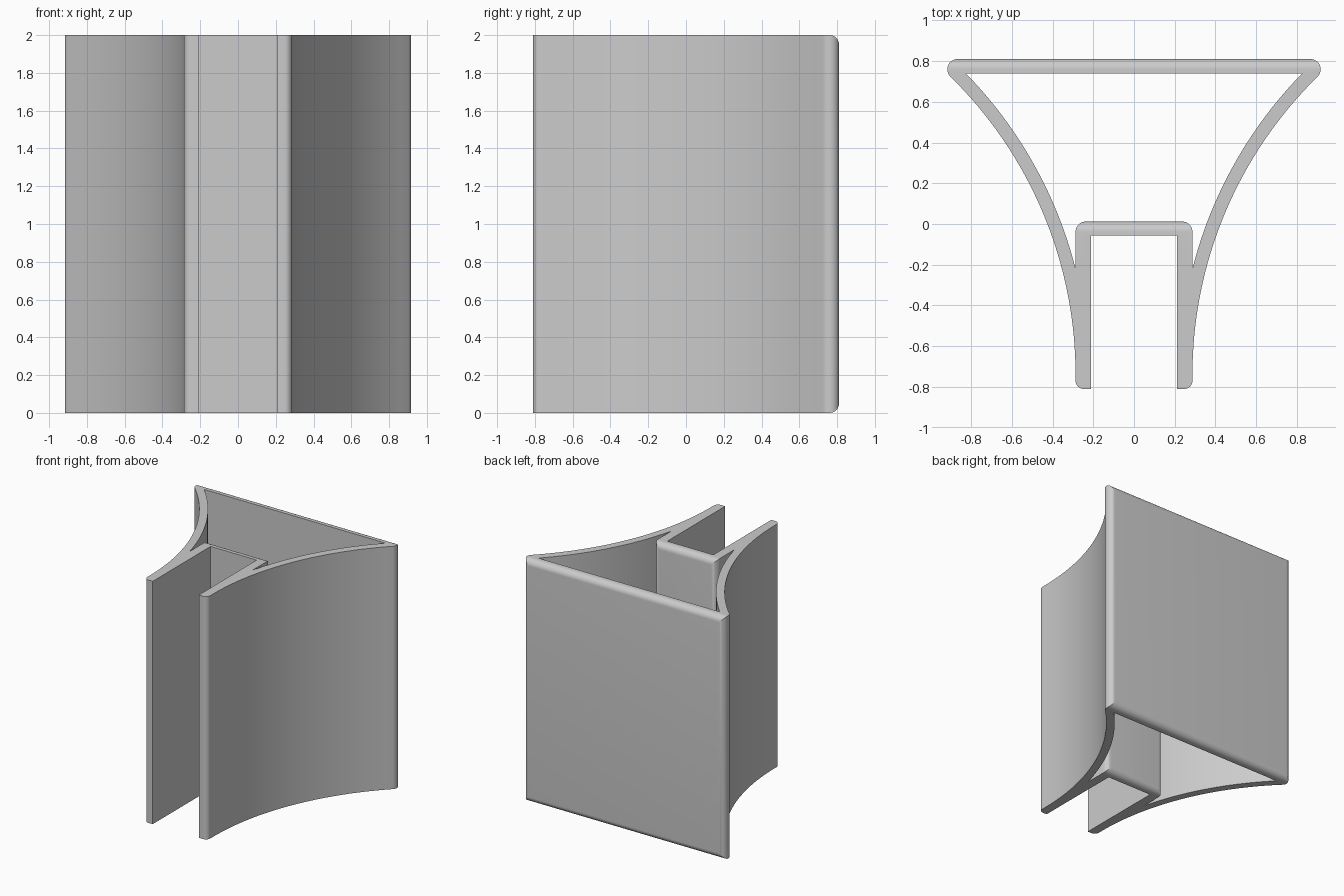
import bpy, bmesh
from math import sin, cos, pi, radians, sqrt
from mathutils import Vector

cube = bpy.data.objects.get("Cube")
if cube:
    bpy.data.objects.remove(cube, do_unlink=True)

HEIGHT = 2.0
FILLET = 0.05
PLATE_BACK, BRIDGE_BACK = 0.81, 0.012


def arc(cx, cy, r, start, end, steps):
    angles = [radians(start + (end - start) * i / steps) for i in range(steps + 1)]
    return [(cx + r * cos(a), cy + r * sin(a)) for a in angles]


def mirrored(half):
    return half + [(-x, y) for x, y in reversed(half)]


# Outer outline: slot wall, rounded foot, curved arm, rounded plate end
outer = mirrored([(0.21, -0.057), (0.21, -0.81)]
                 + arc(0.247, -0.77, 0.04, -90, 0, 8)
                 + arc(2.337, -0.74, 2.05, 180, 134.4, 32)
                 + arc(0.867, 0.76, FILLET, -42, 90, 12))

# Inner void: rounded bridge corner, then the inside of the arm
void = mirrored(arc(0.237, BRIDGE_BACK - FILLET, FILLET, 90, 0, 8)
                + arc(2.337, -0.74, 2.115, 165.76, 135.59, 28))

# Walls and caps of the extruded profile
bm = bmesh.new()
cap_edges = {0.0: [], HEIGHT: []}
for loop in (outer, void):
    rings = {z: [bm.verts.new((x, y, z)) for x, y in loop] for z in cap_edges}
    low, high = rings[0.0], rings[HEIGHT]
    for i in range(len(loop)):
        j = (i + 1) % len(loop)
        bm.faces.new((low[i], low[j], high[j], high[i]))
    for z, ring in rings.items():
        cap_edges[z] += [bm.edges.get((ring[i - 1], ring[i])) for i in range(len(ring))]
for z, edges in cap_edges.items():
    bmesh.ops.triangle_fill(bm, edges=edges, use_beauty=True,
                            normal=Vector((0, 0, 1 if z else -1)))

# Slice along the back edges of the plate and bridge, then round them over
STEPS = 8
for back in (PLATE_BACK, BRIDGE_BACK):
    for i in range(STEPS):
        y = back - FILLET + FILLET * sin(pi / 2 * i / STEPS)
        bmesh.ops.bisect_plane(bm, geom=bm.verts[:] + bm.edges[:] + bm.faces[:],
                               plane_co=(0, y, 0), plane_no=(0, 1, 0), dist=1e-5)
for v in bm.verts:
    on_bridge = abs(v.co.x) < 0.29 and v.co.y < 0.1
    back = BRIDGE_BACK if on_bridge else PLATE_BACK
    d = min(v.co.y - (back - FILLET), FILLET)
    if d > 0:
        drop = FILLET - sqrt(max(FILLET ** 2 - d ** 2, 0))
        v.co.z += drop if v.co.z < HEIGHT / 2 else -drop

bmesh.ops.recalc_face_normals(bm, faces=bm.faces[:])
mesh = bpy.data.meshes.new("flared_bracket")
bm.to_mesh(mesh)
bm.free()
bracket = bpy.data.objects.new("flared_bracket", mesh)
bpy.context.collection.objects.link(bracket)

# Plain grey material
grey = bpy.data.materials.new("light_grey")
grey.use_nodes = True
grey.diffuse_color = (0.6, 0.6, 0.6, 1)
grey.node_tree.nodes["Principled BSDF"].inputs["Base Color"].default_value = (0.6, 0.6, 0.6, 1)
mesh.materials.append(grey)

bpy.ops.object.select_all(action="DESELECT")
bracket.select_set(True)
bpy.context.view_layer.objects.active = bracket
bpy.ops.object.shade_smooth_by_angle(angle=radians(30))
